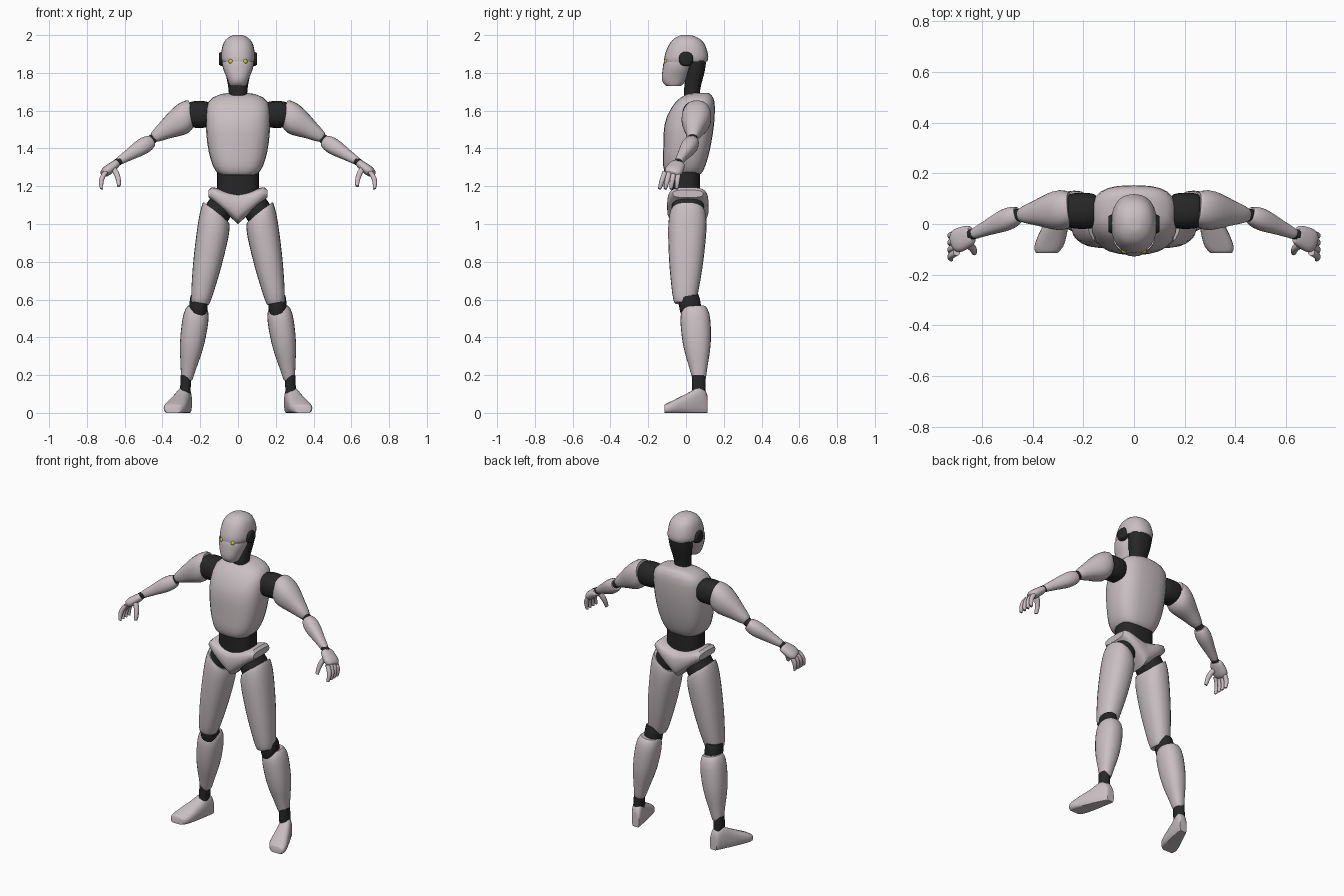
import bpy, bmesh, math
from mathutils import Vector

cube = bpy.data.objects.get("Cube")
if cube:
    bpy.data.objects.remove(cube, do_unlink=True)


def material(name, *rgb):
    mat = bpy.data.materials.new(name)
    mat.use_nodes = True
    mat.diffuse_color = (*rgb, 1)
    shader = next(node for node in mat.node_tree.nodes if node.type == 'BSDF_PRINCIPLED')
    shader.inputs["Base Color"].default_value = (*rgb, 1)
    return mat


shell = material("pale grey shell", .58, .52, .535)
joint = material("black joint", .02, .02, .02)
glow = material("yellow eye", .6, .6, .03)
parts = []


def soften(value, power):
    return math.copysign(abs(value) ** (2 / power), value)


def outline(power=2.3, count=24):
    """Unit cross-section, a slightly squared circle."""
    angles = [math.tau * k / count for k in range(count)]
    return [(soften(math.cos(a), power), soften(math.sin(a), power)) for a in angles]


def stations(*profiles, samples=14):
    """Smoothly blend profile lists, packing samples towards the rounded ends."""
    for sample in range(samples + 1):
        place = sample / samples
        values = []
        for profile in profiles:
            last = len(profile) - 1
            spot = place * last
            i = min(int(spot), last - 1)
            f = spot - i
            p, q, r, s = (profile[max(0, min(last, i + k))] for k in (-1, 0, 1, 2))
            curve = 2 * p - 5 * q + 4 * r - s
            values.append(q + f / 2 * (r - p + f * (curve + f * (3 * (q - r) + s - p))))
        yield ((1 - math.cos(math.pi * place)) / 2, *values)


def add_object(name, bm, mat):
    bmesh.ops.recalc_face_normals(bm, faces=bm.faces)
    mesh = bpy.data.meshes.new(name)
    bm.to_mesh(mesh)
    bm.free()
    mesh.materials.append(mat)
    ob = bpy.data.objects.new(name, mesh)
    bpy.context.collection.objects.link(ob)
    parts.append(ob)


def skin(name, mat, sections, side=1):
    """Join cross-sections into a capped surface; side flips it across x."""
    bm = bmesh.new()
    loops = [[bm.verts.new((x * side, y, z)) for x, y, z in section] for section in sections]
    for low, high in zip(loops, loops[1:]):
        for k in range(len(low)):
            bm.faces.new((low[k - 1], low[k], high[k], high[k - 1]))
    bm.faces.new(loops[0])
    bm.faces.new(loops[-1])
    add_object(name, bm, mat)


def body(name, mat, bottom, top, widths, fronts, backs, power=2.3):
    """Upright symmetric form with half widths and front and back limits."""
    sections = []
    for t, width, front, back in stations(widths, fronts, backs):
        middle, depth = (front + back) / 2, (back - front) / 2
        height = bottom + (top - bottom) * t
        sections.append([(u * width, middle + v * depth, height) for u, v in outline(power)])
    skin(name, mat, sections)


def limb(name, mat, side, start, end, radii, depth=1, tilt=0, bow=0):
    """Tapered form between two points; tilt slants its start, bow bends it."""
    start, end = Vector(start), Vector(end)
    along = (end - start).normalized()
    fore = Vector((0, 1, 0))
    fore = (fore - along * fore.dot(along)).normalized()
    across = along.cross(fore)
    sections = []
    for t, radius in stations(radii):
        centre = start.lerp(end, t) + across * bow * math.sin(math.pi * t)
        slant = across - along * tilt * (1 - t) ** 2
        sections.append([centre + radius * (slant * u + fore * depth * v) for u, v in outline()])
    skin(name, mat, sections, side)


def pelvis():
    """V-shaped shell whose wings rise and thin out sideways."""
    sections = []
    steps = 10
    for i in range(-steps, steps + 1):
        out = abs(i) / steps
        low, high = 1 + .14 * out, 1.17 + .04 * out ** 2 - .03 * out ** 12
        depth = .11 - .03 * out ** 4
        sections.append([(.155 * i / steps, .01 + depth * u, (low + high + (high - low) * v) / 2)
                         for u, v in outline(3)])
    skin("pelvis", shell, sections)


def foot(name, side):
    """Heel to toe, with a flat sole and the toes turned outwards."""
    widths, heights = (.024, .036, .05, .058, .04), (.08, .14, .1, .06, .04)
    sections = []
    for t, width, height in stations(widths, heights):
        centre = .27 + .075 * t
        sections.append([(centre + u * width, .115 - .23 * t, height * max(v + .8, 0) / 1.8)
                         for u, v in outline(2.6)])
    skin(name, shell, sections, side)


# Head and neck
body("skull", shell, 1.86, 2, (.085, .09, .073, .02), (-.116, -.112, -.08, -.02), (.112, .117, .09, .02))
body("face", shell, 1.73, 1.86, (.04, .055, .08, .085), (-.1, -.127, -.123, -.116), (-.03, 0, .03, .04))
body("neck", joint, 1.66, 1.865, (.05, .05, .068, .075), (-.01, -.01, 0, 0), (.07, .075, .1, .108))

# Torso
body("chest", shell, 1.26, 1.693, (.09, .13, .16, .17, .155, .06),
     (-.1, -.12, -.12, -.11, -.05, .03), (.07, .1, .13, .15, .15, .12), 2.8)
body("waist", joint, 1.15, 1.29, (.11, .11), (-.075, -.08), (.075, .075), 2.8)
pelvis()

for side, label in ((1, "left_"), (-1, "right_")):
    # Ear disc and eye
    limb(label + "ear", joint, side, (.07, 0, 1.874), (.1, 0, 1.874), (.036, .038, .03))
    bm = bmesh.new()
    bmesh.ops.create_uvsphere(bm, u_segments=12, v_segments=8, radius=.013)
    bmesh.ops.translate(bm, verts=bm.verts, vec=(.038 * side, -.104, 1.86))
    add_object(label + "eye", bm, glow)

    # Arm
    limb(label + "shoulder", joint, side, (.15, .052, 1.58), (.26, .052, 1.58), (.06, .07, .07, .06))
    limb(label + "upper_arm", shell, side, (.25, .06, 1.585), (.45, .035, 1.455),
         (.065, .078, .045, .022), tilt=.4)
    limb(label + "elbow", joint, side, (.43, .036, 1.467), (.475, .034, 1.433), (.025, .025))
    limb(label + "forearm", shell, side, (.457, .038, 1.44), (.635, -.04, 1.33), (.03, .043, .028, .018))
    limb(label + "wrist", joint, side, (.62, -.037, 1.337), (.65, -.043, 1.32), (.02, .02))

    # Hand
    limb(label + "palm", shell, side, (.64, -.04, 1.322), (.715, -.075, 1.265),
         (.018, .024, .026, .016), depth=1.8)
    for i, digit in enumerate(("index", "middle", "ring", "little")):
        y = -.112 + .024 * i
        limb(label + digit + "_finger", shell, side, (.7, y, 1.275), (.722, 1.25 * y, 1.185),
             (.013, .013, .008), bow=.012)
    limb(label + "thumb", shell, side, (.665, -.075, 1.3), (.63, -.115, 1.2), (.016, .014, .009), bow=-.01)

    # Leg
    limb(label + "hip", joint, side, (.085, .01, 1.1), (.13, .01, 1.03), (.07, .075), depth=1.2, tilt=.4)
    limb(label + "thigh", shell, side, (.115, .01, 1.06), (.2, -.007, .58),
         (.077, .086, .078, .06, .045), depth=1.18, tilt=.55)
    limb(label + "knee", joint, side, (.208, .015, .62), (.21, .027, .52), (.042, .048, .042), depth=1.2)
    limb(label + "shin", shell, side, (.215, .045, .56), (.272, .07, .175),
         (.05, .068, .064, .04, .028), depth=1.15)
    limb(label + "ankle", joint, side, (.275, .067, .2), (.28, .067, .1), (.028, .028), depth=1.3)
    foot(label + "foot", side)

# Smooth shading with crisp panel edges
bpy.ops.object.select_all(action='DESELECT')
for ob in parts:
    ob.select_set(True)
bpy.context.view_layer.objects.active = parts[0]
bpy.ops.object.shade_smooth_by_angle(angle=math.radians(40))
